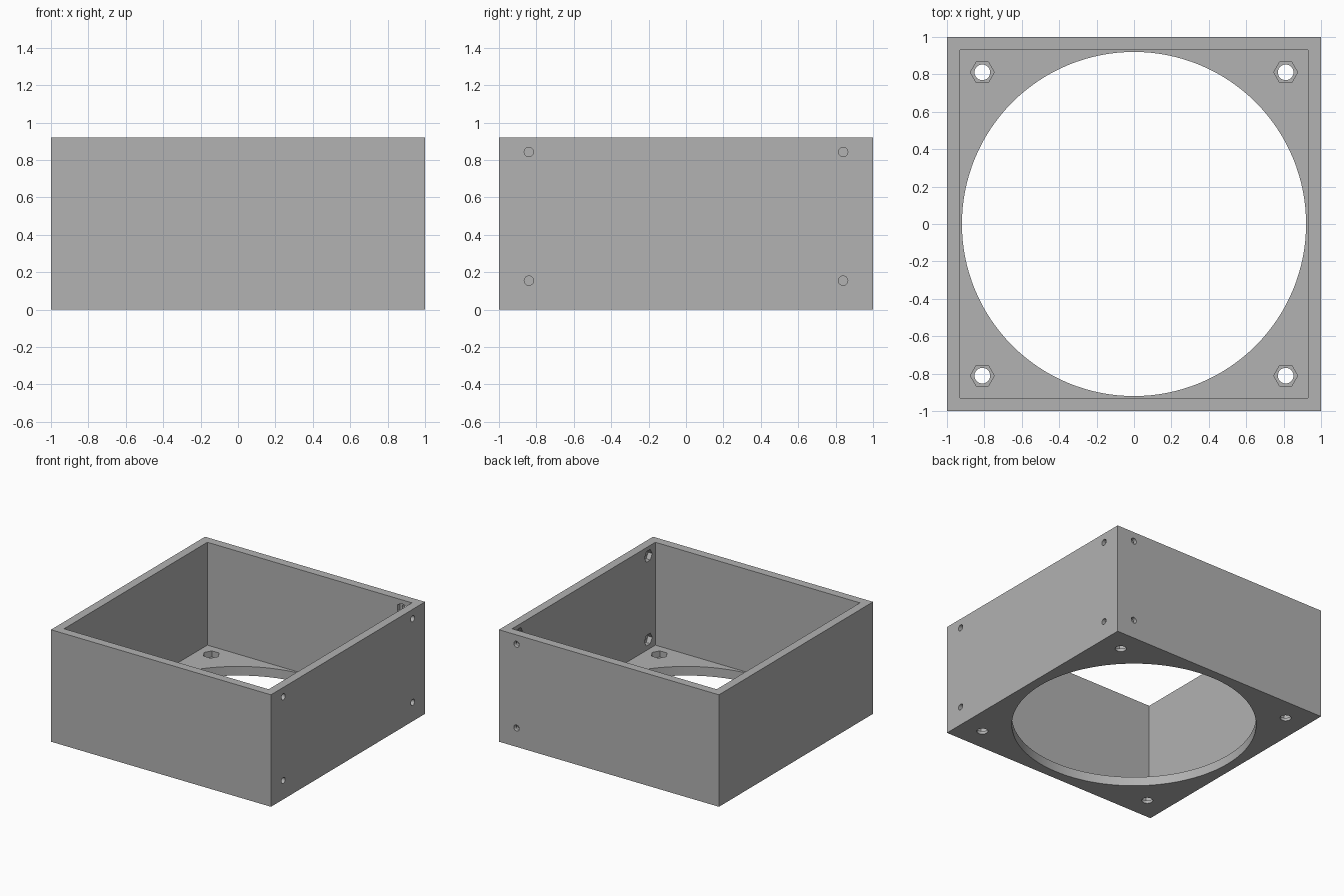
import bpy, math

if "Cube" in bpy.data.objects:
    bpy.data.objects.remove(bpy.data.objects["Cube"])

HEIGHT, INNER, FLOOR = 0.92, 0.93, 0.075

grey = bpy.data.materials.new("light_grey")
grey.diffuse_color = (0.445, 0.445, 0.445, 1)
grey.use_nodes = True
grey.node_tree.nodes["Principled BSDF"].inputs["Base Color"].default_value = grey.diffuse_color


def box(name, size, centre):
    bpy.ops.mesh.primitive_cube_add(size=1, location=centre)
    ob = bpy.context.object
    ob.name = name
    ob.scale = size
    bpy.ops.object.transform_apply(location=True, rotation=True, scale=True)
    return ob


housing = box("fan_housing", (2, 2, HEIGHT), (0, 0, HEIGHT / 2))
housing.data.materials.append(grey)


def cut(cutter):
    """Subtract a cutter from the housing, then discard it."""
    cutter.hide_render = True
    bpy.context.view_layer.objects.active = housing
    mod = housing.modifiers.new("cut", 'BOOLEAN')
    mod.operation, mod.solver, mod.object = 'DIFFERENCE', 'EXACT', cutter
    bpy.ops.object.modifier_apply(modifier=mod.name)
    bpy.data.objects.remove(cutter)


def cut_round(sides, radius, depth, centre, axis='z'):
    """Cut a prism; a six-sided one is a nut pocket."""
    rot = {'x': (0, math.pi / 2, 0), 'y': (math.pi / 2, 0, 0),
           'z': (0, 0, math.pi / 2 if sides == 6 else 0)}[axis]
    bpy.ops.mesh.primitive_cylinder_add(vertices=sides, radius=radius, depth=depth,
                                        location=centre, rotation=rot)
    bpy.ops.object.transform_apply(location=True, rotation=True, scale=True)
    cut(bpy.context.object)


# Open-topped cavity and the large floor opening
cut(box("cavity", (2 * INNER, 2 * INNER, HEIGHT), (0, 0, FLOOR + HEIGHT / 2)))
cut_round(128, 0.92, 0.4, (0, 0, 0))

# Floor mounting holes with hexagonal nut pockets
for x in (-0.811, 0.811):
    for y in (-0.811, 0.811):
        cut_round(32, 0.042, 0.4, (x, y, 0))
        cut_round(6, 0.064, 0.1, (x, y, FLOOR))

# Wall bolt holes with nut pockets on the inside: four on the right, two on the back
for z in (0.155, 0.843):
    for y in (-0.84, 0.84):
        cut_round(24, 0.025, 0.3, (0.97, y, z), 'x')
        cut_round(6, 0.05, 0.076, (INNER, y, z), 'x')
    cut_round(24, 0.025, 0.3, (0.84, 0.97, z), 'y')
    cut_round(6, 0.05, 0.076, (0.84, INNER, z), 'y')

# Smooth the round openings, keep edges crisp
bpy.ops.object.select_all(action='DESELECT')
housing.select_set(True)
bpy.context.view_layer.objects.active = housing
bpy.ops.object.shade_smooth_by_angle(angle=math.radians(30))
